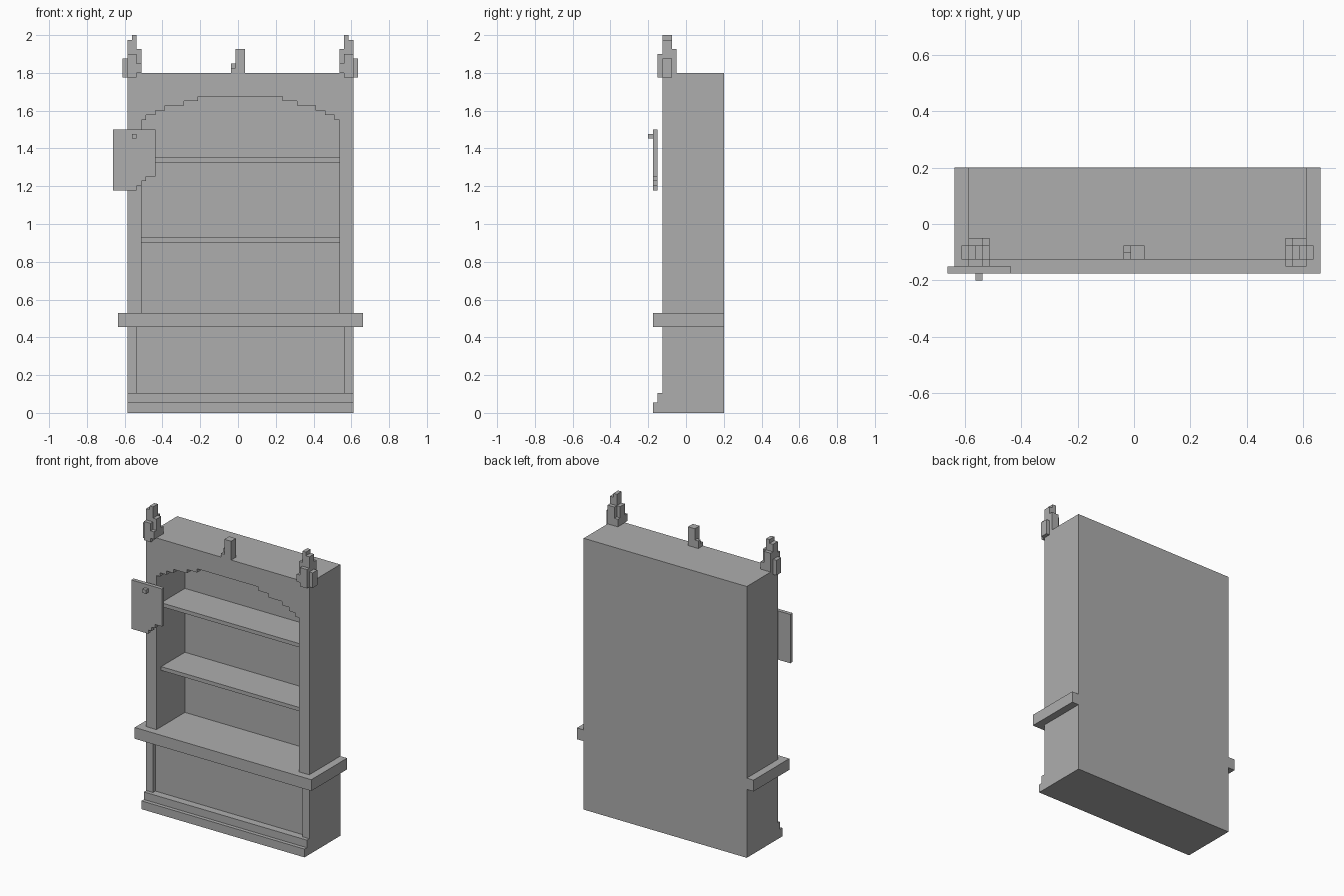
import bpy, bmesh

if "Cube" in bpy.data.objects:
    bpy.data.objects.remove(bpy.data.objects["Cube"])

V = 0.02494                      # grid step of the blocky design
def X(i): return -0.661 + V * i
def Y(j): return 0.2 if j == 16 else -0.2 + V * j
def Z(k): return 0.0 if k == 0 else 0.005 + V * k

wood = bpy.data.materials.new("plain grey")
wood.diffuse_color = (0.42, 0.42, 0.42, 1)
wood.use_nodes = True
wood.node_tree.nodes["Principled BSDF"].inputs["Base Color"].default_value = wood.diffuse_color


def finish(name, bm):
    bmesh.ops.recalc_face_normals(bm, faces=bm.faces)
    me = bpy.data.meshes.new(name)
    bm.to_mesh(me)
    bm.free()
    me.materials.append(wood)
    ob = bpy.data.objects.new(name, me)
    bpy.context.collection.objects.link(ob)


def boxes(name, *specs):
    """One object from boxes given as grid ranges i0,i1, j0,j1, k0,k1."""
    bm = bmesh.new()
    for i0, i1, j0, j1, k0, k1 in specs:
        lo = (X(i0), Y(j0), Z(k0))
        hi = (X(i1), Y(j1), Z(k1))
        verts = bmesh.ops.create_cube(bm, size=1)["verts"]
        for v in verts:
            v.co = [lo[a] if v.co[a] < 0 else hi[a] for a in range(3)]
    finish(name, bm)


def plate(name, outline, j0, j1):
    """Extrude a front outline (grid i,k) from depth j0 to j1."""
    bm = bmesh.new()
    f = bm.faces.new([bm.verts.new((X(i), Y(j0), Z(k))) for i, k in outline])
    new = bmesh.ops.extrude_face_region(bm, geom=[f])["geom"]
    for v in new:
        if isinstance(v, bmesh.types.BMVert):
            v.co.y = Y(j1)
    finish(name, bm)


def mirror(spec):
    """Mirror a grid box about the middle of the cabinet."""
    return (54 - spec[1], 54 - spec[0]) + tuple(spec[2:])


# Lower cupboard with recessed panel, stiles and stepped plinth
boxes("lower_cabinet", (3, 51, 4, 16, 0, 18))
for side, s in (("left", (3, 5, 3, 4, 4, 18)), ("right", (49, 51, 3, 4, 4, 18))):
    boxes(side + "_stile", s)
boxes("plinth", (3, 51, 1, 4, 0, 2), (3, 51, 2, 4, 2, 4))

# Counter ledge
boxes("counter", (1, 53, 1, 16, 18, 21))

# Upper case
wall = (3, 6, 3, 16, 21, 72)
boxes("left_wall", wall)
boxes("right_wall", mirror(wall))
boxes("back_panel", (6, 48, 15, 16, 21, 72))
boxes("top_board", (6, 48, 5, 15, 70, 72))
for name, k in (("lower_shelf", 36), ("upper_shelf", 53)):
    boxes(name, (6, 48, 5, 15, k, k + 1))

# Stepped arch over the opening
steps = [6, 7, 9, 11, 15, 18]
arch = []
for n, i in enumerate(steps):
    if n:
        arch.append((i, 61 + n))
    arch.append((i, 62 + n))
right = [(54 - i, k) for i, k in reversed(arch)]
plate("arch", arch + right + [(48, 72), (6, 72)], 3, 5)

# Corner finials: core, tip, outer arm, inner arm, front, back, low corners
finial = [(3, 5, 3, 5, 72, 79), (4, 5, 3, 5, 79, 80), (2, 3, 3, 5, 71, 75),
          (5, 6, 3, 5, 72, 77), (3, 5, 2, 3, 71, 76), (3, 5, 5, 6, 72, 77),
          (5, 6, 2, 3, 72, 74), (5, 6, 5, 6, 72, 74)]
boxes("left_finial", *finial)
boxes("right_finial", *[mirror(s) for s in finial])

# Small centre ornament
boxes("centre_ornament", (26, 28, 3, 5, 72, 77), (25, 26, 3, 4, 72, 73),
      (25, 26, 4, 5, 72, 74))

# Hanging notice with its peg
plate("notice", [(0, 47), (5, 47), (5, 48), (6, 48), (6, 49), (7, 49),
                 (7, 50), (9, 50), (9, 60), (0, 60)], 1, 2)
boxes("notice_peg", (4, 5, 0, 1, 58, 59))
